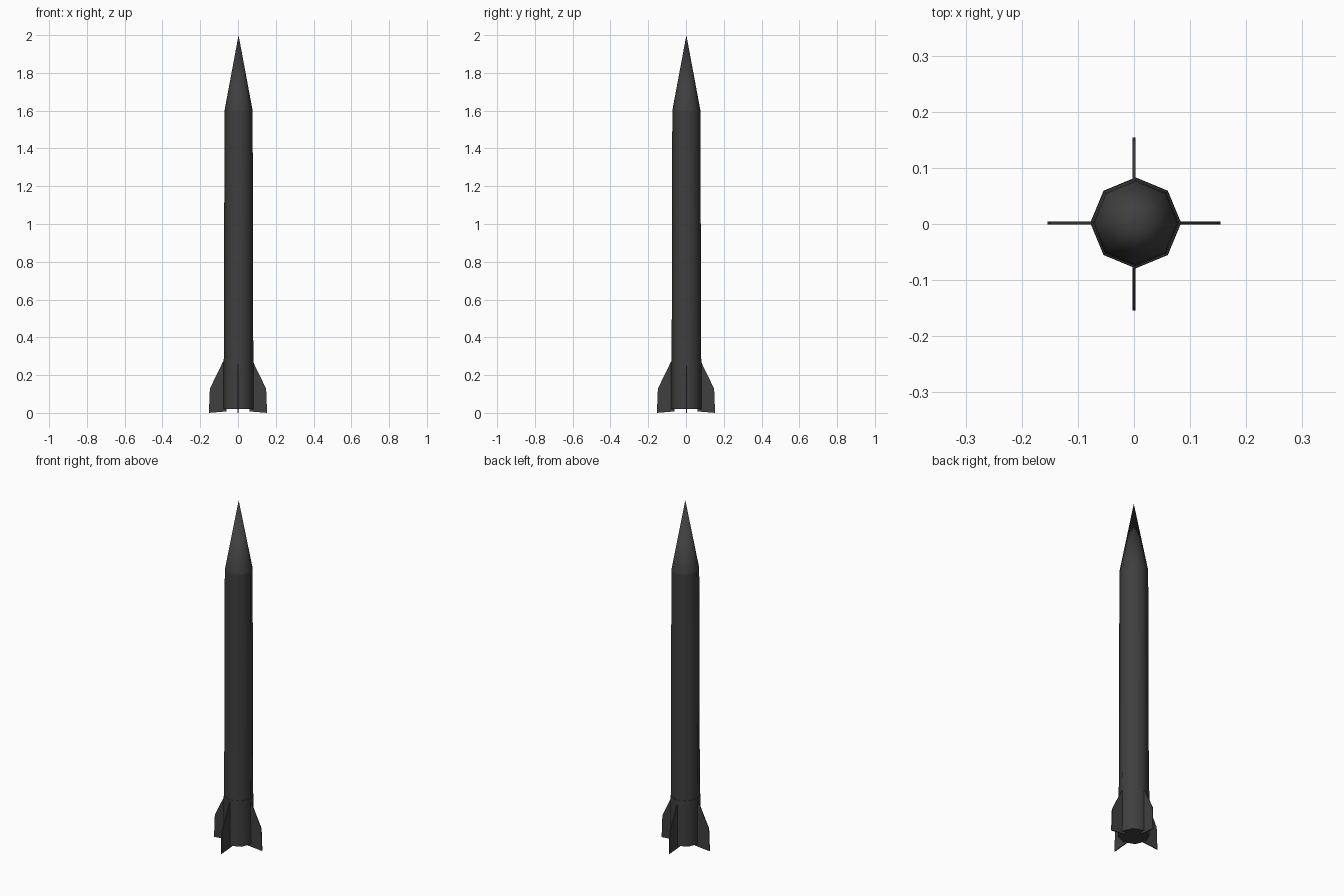
import bpy, bmesh, math

if "Cube" in bpy.data.objects:
    bpy.data.objects.remove(bpy.data.objects["Cube"])

def material(name, rgb):
    m = bpy.data.materials.new(name)
    m.diffuse_color = (*rgb, 1)
    m.use_nodes = True
    m.node_tree.nodes["Principled BSDF"].inputs["Base Color"].default_value = m.diffuse_color
    return m

dark = material("dark grey", (0.05, 0.05, 0.05))
CX, CY, SIDES = 0.003, 0.002, 8

def finish(bm, name):
    bmesh.ops.recalc_face_normals(bm, faces=bm.faces)
    me = bpy.data.meshes.new(name)
    bm.to_mesh(me)
    bm.free()
    me.materials.append(dark)
    ob = bpy.data.objects.new(name, me)
    bpy.context.collection.objects.link(ob)
    return ob

def tapered(name, z0, z1, r0, r1):
    """Eight-sided section with corners on the axes."""
    bm = bmesh.new()
    bmesh.ops.create_cone(bm, cap_ends=True, segments=SIDES,
                          radius1=r0, radius2=r1, depth=z1 - z0)
    bmesh.ops.translate(bm, verts=bm.verts, vec=(CX, CY, (z0 + z1) / 2))
    ob = finish(bm, name)
    bpy.ops.object.select_all(action='DESELECT')
    ob.select_set(True)
    bpy.context.view_layer.objects.active = ob
    bpy.ops.object.shade_smooth_by_angle(angle=math.radians(60))
    return ob

# Body sections and nose
tapered("fin_section", 0.02, 0.285, 0.081, 0.080)
tapered("body_tube", 0.285, 1.6, 0.078, 0.0745)
tapered("nose_cone", 1.6, 2.0, 0.0745, 0.0)

# Four flat fins
profile = [(0.06, 0.008), (0.154, 0.0), (0.149, 0.128), (0.079, 0.272), (0.06, 0.272)]
T = 0.0025
for i, side in enumerate(("right", "back", "left", "front")):
    a = i * math.pi / 2
    c, s = math.cos(a), math.sin(a)
    oy = 0.002 if i % 2 == 0 else 0.0
    bm = bmesh.new()
    rings = [[bm.verts.new((c * r - s * t, s * r + c * t + oy, z)) for r, z in profile]
             for t in (-T, T)]
    bm.faces.new(rings[0])
    bm.faces.new(rings[1][::-1])
    n = len(profile)
    for k in range(n):
        j = (k + 1) % n
        bm.faces.new((rings[0][k], rings[0][j], rings[1][j], rings[1][k]))
    finish(bm, side + "_fin")
